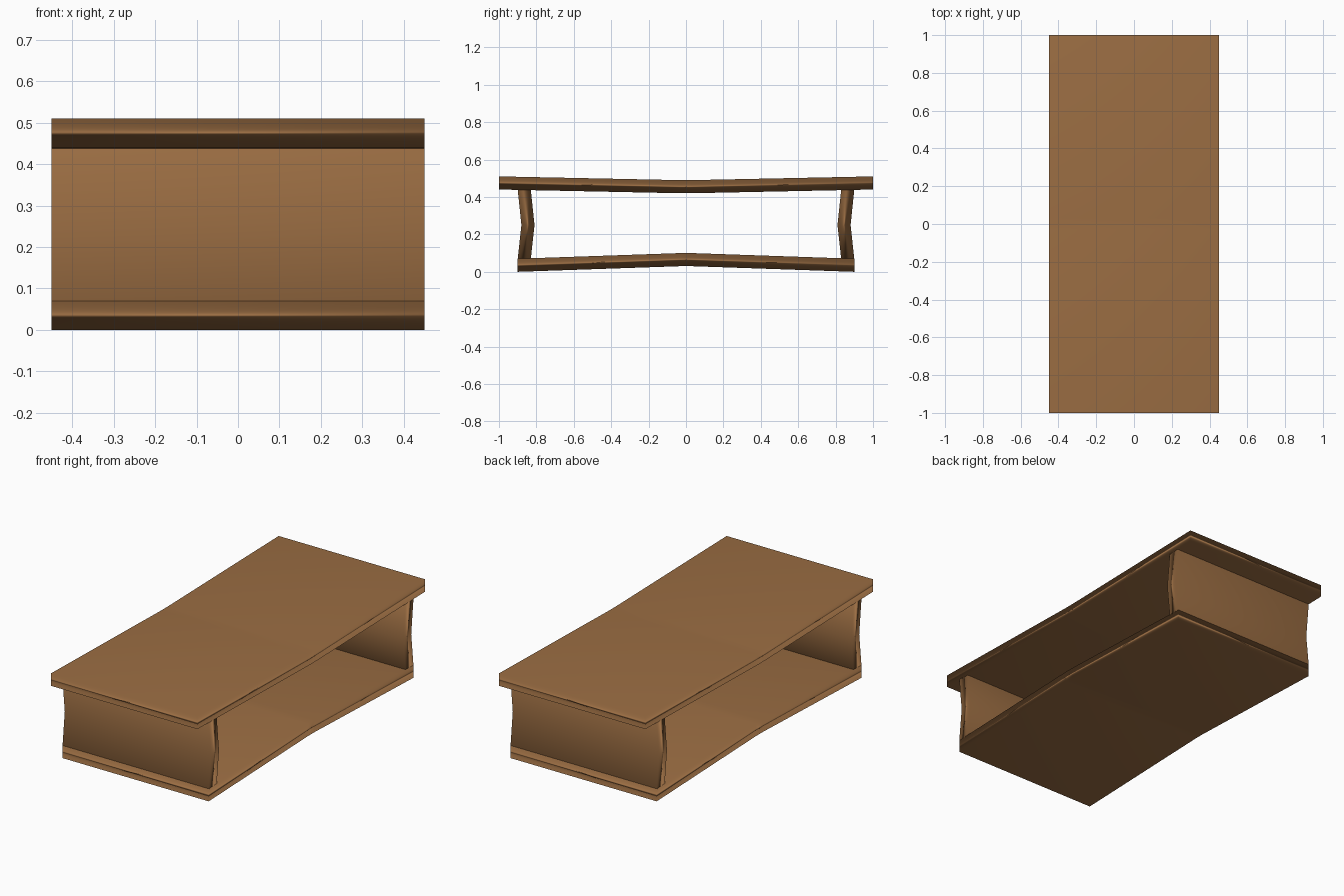
import bpy
import bmesh

if "Cube" in bpy.data.objects:
    bpy.data.objects.remove(bpy.data.objects["Cube"])

HALF_WIDTH = 0.45

wood = bpy.data.materials.new("warm_brown_wood")
wood.diffuse_color = (0.33, 0.155, 0.056, 1.0)
wood.use_nodes = True
wood.node_tree.nodes["Principled BSDF"].inputs["Base Color"].default_value = wood.diffuse_color


def bent_panel(name, side_a, side_b):
    """Panel whose y-z outline runs along side_a and back along side_b, extruded across x."""
    bm = bmesh.new()
    rows = [[bm.verts.new((x, y, z)) for y, z in side]
            for x in (-HALF_WIDTH, HALF_WIDTH) for side in (side_a, side_b)]
    la, lb, ra, rb = rows
    n = len(side_a)
    for i in range(n - 1):
        bm.faces.new((la[i], la[i + 1], ra[i + 1], ra[i]))
        bm.faces.new((lb[i], lb[i + 1], rb[i + 1], rb[i]))
        bm.faces.new((la[i], la[i + 1], lb[i + 1], lb[i]))
        bm.faces.new((ra[i], ra[i + 1], rb[i + 1], rb[i]))
    for i in (0, n - 1):
        bm.faces.new((la[i], ra[i], rb[i], lb[i]))
    bmesh.ops.recalc_face_normals(bm, faces=bm.faces)
    for f in bm.faces:
        f.smooth = True
    mesh = bpy.data.meshes.new(name)
    bm.to_mesh(mesh)
    bm.free()
    mesh.materials.append(wood)
    obj = bpy.data.objects.new(name, mesh)
    bpy.context.collection.objects.link(obj)
    # soft shading that follows the large faces
    mod = obj.modifiers.new("soft_normals", 'WEIGHTED_NORMAL')
    mod.mode = 'FACE_AREA'
    return obj


def board(name, half_length, z_end, z_mid, thick=0.07):
    low = [(-half_length, z_end), (-0.03, z_mid), (0.03, z_mid), (half_length, z_end)]
    bent_panel(name, low, [(y, z + thick) for y, z in low])


# top and bottom boards, both bent towards the middle
board("table_top", 1.0, 0.44, 0.42)
board("bottom_shelf", 0.9, 0.0, 0.03)

# end panels, bent inwards at mid height
for name, s in (("front_panel", -1), ("back_panel", 1)):
    outer = [(0.9, 0.067), (0.88, 0.25), (0.9, 0.441)]
    bent_panel(name, [(s * y, z) for y, z in outer],
               [(s * (y - 0.07), z) for y, z in outer])
